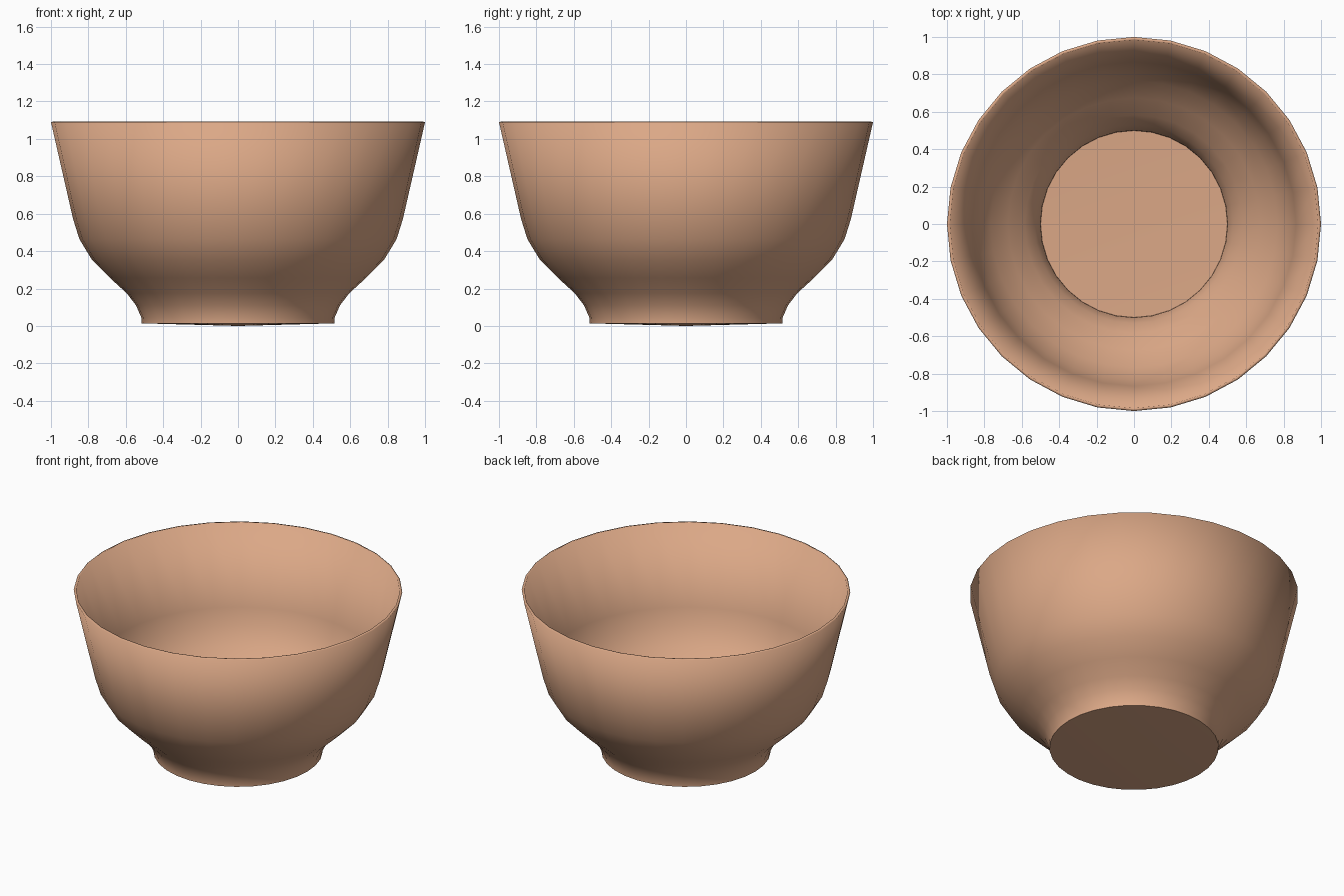
import bpy, bmesh, math

if "Cube" in bpy.data.objects:
    bpy.data.objects.remove(bpy.data.objects["Cube"])

SIDES = 32
# Outer profile (radius, height) from foot to rim
PROFILE = [(0.515, 0.014), (0.517, 0.045), (0.545, 0.11), (0.595, 0.175), (0.685, 0.257),
           (0.78, 0.352), (0.848, 0.464), (0.882, 0.573), (1.0, 1.09)]

# Bowl shell: lathe the profile, close the foot with a very shallow cone
bm = bmesh.new()
rings = []
for r, z in PROFILE:
    rings.append([bm.verts.new((r * math.cos(a), r * math.sin(a), z))
                  for a in (2 * math.pi * i / SIDES for i in range(SIDES))])
centre = bm.verts.new((0, 0, 0))
for i in range(SIDES):
    j = (i + 1) % SIDES
    bm.faces.new((rings[0][j], rings[0][i], centre))
    for lower, upper in zip(rings, rings[1:]):
        bm.faces.new((lower[i], lower[j], upper[j], upper[i]))

mesh = bpy.data.meshes.new("bowl")
bm.to_mesh(mesh)
bm.free()
bowl = bpy.data.objects.new("bowl", mesh)
bpy.context.collection.objects.link(bowl)

# Clay colour
clay = bpy.data.materials.new("clay")
clay.diffuse_color = (0.71, 0.39, 0.24, 1)
clay.use_nodes = True
clay.node_tree.nodes["Principled BSDF"].inputs["Base Color"].default_value = clay.diffuse_color
mesh.materials.append(clay)

# Smooth sides with a crisp foot edge
bpy.context.view_layer.objects.active = bowl
bowl.select_set(True)
bpy.ops.object.shade_smooth_by_angle(angle=math.radians(35))

# Thin wall, thickened inwards
wall = bowl.modifiers.new("wall", 'SOLIDIFY')
wall.thickness = 0.016
wall.offset = -1
wall.use_even_offset = True
